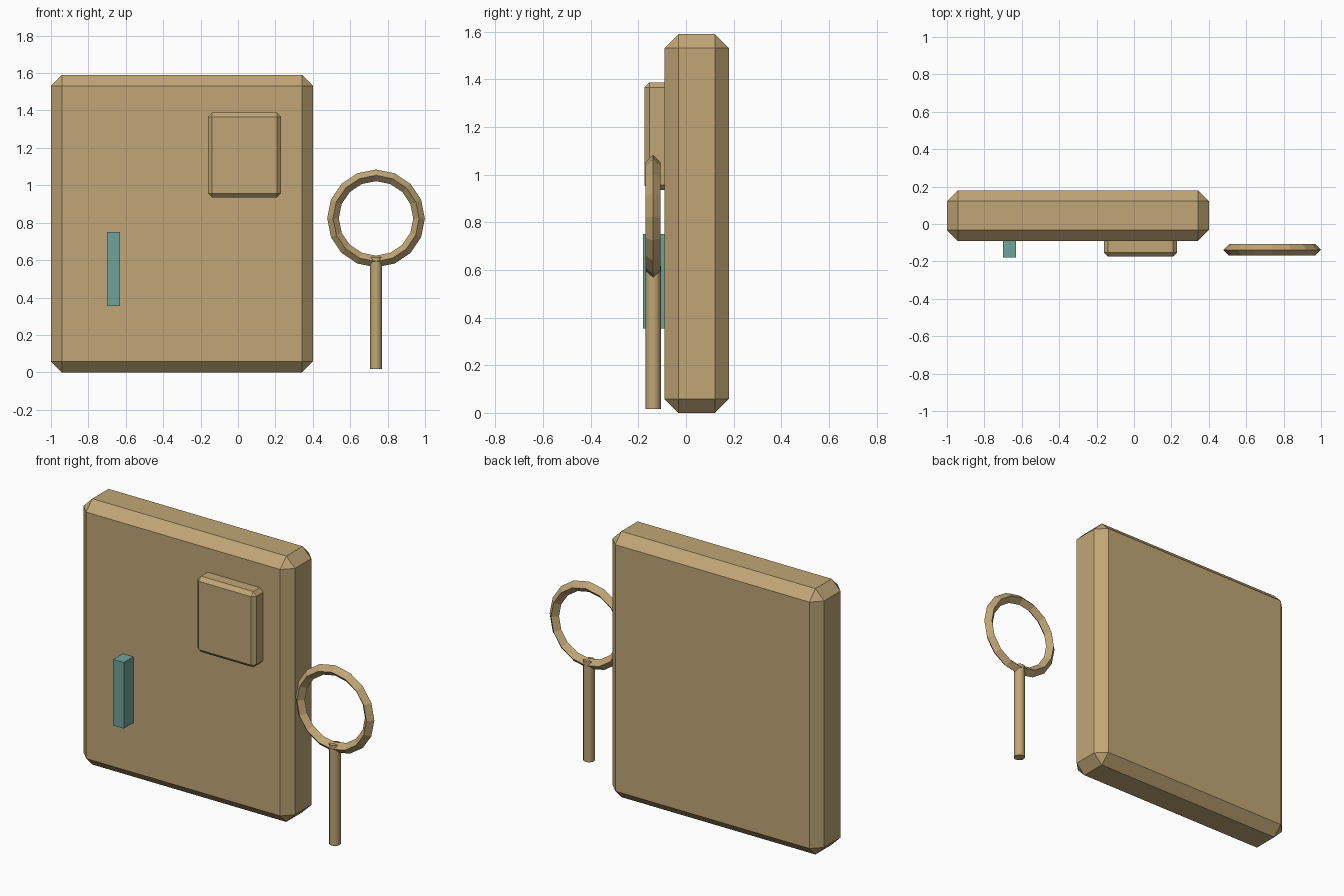
import bpy, bmesh, math

if "Cube" in bpy.data.objects:
    bpy.data.objects.remove(bpy.data.objects["Cube"])


def material(name, rgb):
    m = bpy.data.materials.new(name)
    m.diffuse_color = (*rgb, 1)
    m.use_nodes = True
    m.node_tree.nodes["Principled BSDF"].inputs["Base Color"].default_value = m.diffuse_color
    return m


TAN = material("tan", (0.53, 0.38, 0.18))
TEAL = material("teal", (0.16, 0.36, 0.32))


def finish(name, bm, mat):
    bmesh.ops.recalc_face_normals(bm, faces=bm.faces)
    me = bpy.data.meshes.new(name)
    bm.to_mesh(me)
    bm.free()
    me.materials.append(mat)
    ob = bpy.data.objects.new(name, me)
    bpy.context.collection.objects.link(ob)
    return ob


def box(name, lo, hi, mat, chamfer=0):
    bm = bmesh.new()
    bmesh.ops.create_cube(bm, size=1)
    for v in bm.verts:
        v.co = [(a + b) / 2 + c * (b - a) for a, b, c in zip(lo, hi, v.co)]
    if chamfer:
        bmesh.ops.bevel(bm, geom=bm.edges[:], offset=chamfer, offset_type='OFFSET',
                        segments=1, affect='EDGES', profile=0.5)
    return finish(name, bm, mat)


# Chamfered slab, raised panel and teal bar handle
box("slab", (-1.0, -0.09, 0.0), (0.40, 0.18, 1.59), TAN, 0.058)
box("raised_panel", (-0.16, -0.175, 0.935), (0.23, -0.05, 1.388), TAN, 0.022)
box("bar_handle", (-0.70, -0.18, 0.355), (-0.63, -0.085, 0.75), TEAL)

# Ring with a four-sided diamond section
CX, CY, CZ = 0.738, -0.138, 0.823
bm = bmesh.new()
N, R, r = 16, 0.23, 0.031
rings = []
for i in range(N):
    a = math.tau * i / N
    rings.append([bm.verts.new((CX + (R + r * c) * math.cos(a), CY + r * s,
                                CZ + (R + r * c) * math.sin(a)))
                  for c, s in ((1, 0), (0, 1), (-1, 0), (0, -1))])
for i in range(N):
    p, q = rings[i], rings[(i + 1) % N]
    for j in range(4):
        k = (j + 1) % 4
        bm.faces.new((p[j], p[k], q[k], q[j]))
finish("ring", bm, TAN)

# Round stem below the ring
bm = bmesh.new()
bmesh.ops.create_cone(bm, cap_ends=True, segments=12, radius1=0.032, radius2=0.032, depth=0.60)
bmesh.ops.translate(bm, verts=bm.verts, vec=(CX, CY, 0.317))
stem = finish("stem", bm, TAN)
bpy.context.view_layer.objects.active = stem
stem.select_set(True)
bpy.ops.object.shade_smooth_by_angle(angle=math.radians(40))
